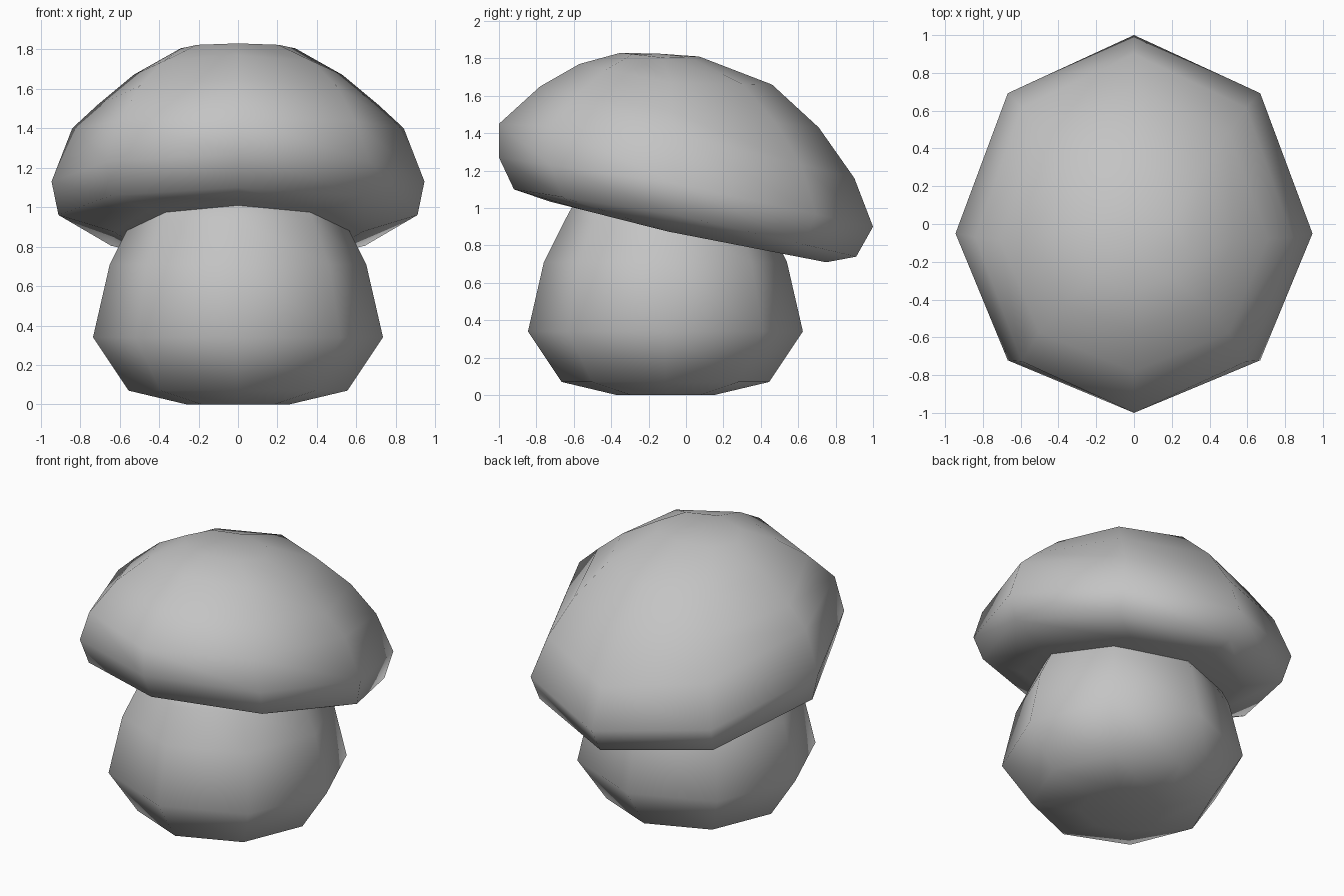
import bpy, bmesh, math

cube = bpy.data.objects.get("Cube")
if cube:
    bpy.data.objects.remove(cube, do_unlink=True)

# One plain grey for the whole model
grey = bpy.data.materials.new("plain_grey")
grey.use_nodes = True
colour = (0.55, 0.55, 0.55, 1)
grey.diffuse_color = colour
grey.node_tree.nodes["Principled BSDF"].inputs["Base Color"].default_value = colour

SIDES = 8


def loft(name, rings, top, bottom):
    """Skin eight-sided rings from top to bottom; each ring is given by its
    front (y, z), back (y, z) and side (x, y, z) points."""
    bm = bmesh.new()
    loops = []
    for (yf, zf), (yb, zb), (xs, ys, zs) in rings:
        loop = []
        for i in range(SIDES):
            a = 2 * math.pi * i / SIDES
            c, s = math.cos(a), math.sin(a)
            y_end, z_end = (yb, zb) if s > 0 else (yf, zf)
            k = abs(s)
            loop.append(bm.verts.new((xs * c, ys + (y_end - ys) * k, zs + (z_end - zs) * k)))
        loops.append(loop)
    for upper, lower in zip(loops, loops[1:]):
        for i in range(SIDES):
            j = (i + 1) % SIDES
            bm.faces.new((upper[i], lower[i], lower[j], upper[j]))
    # Close both ends with a fan
    for loop, point in ((loops[0], top), (loops[-1], bottom)):
        centre = bm.verts.new(point)
        for i in range(SIDES):
            bm.faces.new((loop[i], loop[(i + 1) % SIDES], centre))
    bmesh.ops.recalc_face_normals(bm, faces=bm.faces)
    mesh = bpy.data.meshes.new(name)
    bm.to_mesh(mesh)
    bm.free()
    mesh.polygons.foreach_set("use_smooth", [True] * len(mesh.polygons))
    mesh.materials.append(grey)
    obj = bpy.data.objects.new(name, mesh)
    bpy.context.collection.objects.link(obj)
    return obj


# Cap: tilted dome, high at the front and low at the back
loft("mushroom_cap", [
    ((-0.35, 1.83), (0.07, 1.81), (0.29, -0.13, 1.805)),
    ((-0.57, 1.77), (0.46, 1.66), (0.53, -0.08, 1.67)),
    ((-0.78, 1.65), (0.71, 1.43), (0.71, -0.08, 1.52)),
    ((-1.00, 1.45), (0.90, 1.16), (0.84, -0.07, 1.40)),
    ((-1.00, 1.27), (1.00, 0.90), (0.945, -0.05, 1.13)),
    ((-0.92, 1.10), (0.91, 0.74), (0.91, -0.04, 0.96)),
    ((-0.73, 1.035), (0.75, 0.71), (0.63, -0.10, 0.875)),
], (0, -0.14, 1.825), (0, -0.05, 0.89))


# Stem: squat bulb, its top buried in the cap
def level(radius, z, y=-0.11):
    return ((y - radius, z), (y + radius, z), (radius, y, z))


loft("mushroom_stem", [
    level(0.47, 1.06),
    level(0.54, 0.93),
    level(0.65, 0.71),
    level(0.735, 0.34),
    level(0.555, 0.07),
    level(0.26, 0.0),
], (0, -0.11, 1.06), (0, -0.11, 0))
